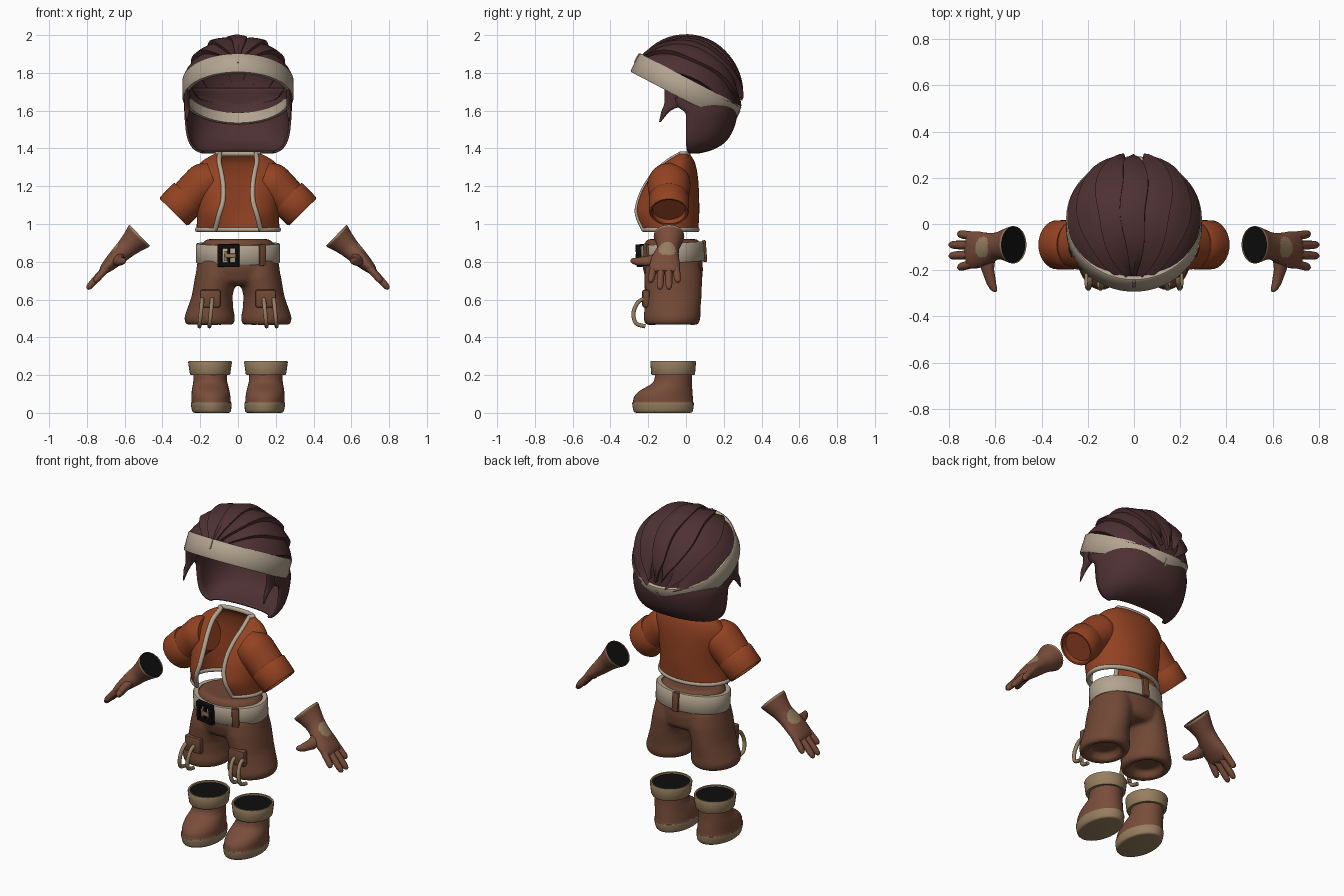
import bpy, bmesh
from math import sin, cos, pi, radians, asin
from mathutils import Vector, Matrix

cube = bpy.data.objects.get("Cube")
if cube:
    bpy.data.objects.remove(cube, do_unlink=True)


def material(name, rgb):
    m = bpy.data.materials.new(name)
    m.use_nodes = True
    m.diffuse_color = (*rgb, 1)
    bsdf = m.node_tree.nodes["Principled BSDF"]
    bsdf.inputs["Base Color"].default_value = (*rgb, 1)
    bsdf.inputs["Roughness"].default_value = 0.8
    return m


HAIR = material("dark_hair", (0.075, 0.03, 0.032))
CREAM = material("cream_cloth", (0.45, 0.37, 0.28))
ORANGE = material("rust_orange", (0.29, 0.055, 0.016))
SHORTS = material("shorts_brown", (0.165, 0.065, 0.036))
LEATHER = material("leather_brown", (0.19, 0.074, 0.043))
TAN = material("tan_trim", (0.31, 0.21, 0.115))
BLACK = material("black_lining", (0.004, 0.004, 0.004))
X, Y, Z = Vector((1, 0, 0)), Vector((0, 1, 0)), Vector((0, 0, 1))


def finish(name, bm, mats, rule=None, mirror=False, angle=40):
    bmesh.ops.recalc_face_normals(bm, faces=bm.faces)
    for f in bm.faces:
        f.smooth = True
        if rule:
            f.material_index = rule(f.calc_center_median())
    me = bpy.data.meshes.new(name)
    bm.to_mesh(me)
    bm.free()
    for m in mats:
        me.materials.append(m)
    me.set_sharp_from_angle(angle=radians(angle))
    ob = bpy.data.objects.new(name, me)
    bpy.context.collection.objects.link(ob)
    if mirror:
        ob.modifiers.new("mirror", 'MIRROR').use_mirror_merge = False
    return ob


def loft(name, groups, mats, caps=(True, True), cyclic=True, **kw):
    """Skin each group of point rings into one mesh object."""
    bm = bmesh.new()
    for rings in groups:
        rows = [[bm.verts.new(p) for p in r] for r in rings]
        n = len(rows[0])
        for a, b in zip(rows, rows[1:]):
            for i in range(n if cyclic else n - 1):
                j = (i + 1) % n
                bm.faces.new((a[i], a[j], b[j], b[i]))
        for use, row in zip(caps, (rows[0], rows[-1])):
            if use:
                bm.faces.new(row)
    return finish(name, bm, mats, **kw)


def ring(c, u, v, ru, rv, n=32):
    return [c + u * ru * cos(2 * pi * i / n) + v * rv * sin(2 * pi * i / n) for i in range(n)]


def oval(z, cx, rx, yf, yb, n=36):
    return ring(Vector((cx, (yf + yb) / 2, z)), X, Y, rx, (yb - yf) / 2, n)


def resample(rows, k=4):
    """Catmull-Rom interpolation of profile rows."""
    out = []
    for i in range(len(rows) - 1):
        q = [rows[max(0, min(len(rows) - 1, i + d))] for d in (-1, 0, 1, 2)]
        for s in range(k):
            t = s / k
            out.append([b + t / 2 * (c - a + t * (2 * a - 5 * b + 4 * c - d + t * (3 * (b - c) + d - a)))
                        for a, b, c, d in zip(*q)])
    return out + [list(rows[-1])]


def tube(name, pts, r, mat, cyclic=False):
    cu = bpy.data.curves.new(name, 'CURVE')
    cu.dimensions, cu.bevel_depth, cu.bevel_resolution, cu.use_fill_caps = '3D', r, 3, True
    sp = cu.splines.new('POLY')
    sp.points.add(len(pts) - 1)
    for p, co in zip(sp.points, pts):
        p.co = (*co, 1)
    sp.use_cyclic_u, sp.use_smooth = cyclic, True
    cu.materials.append(mat)
    bpy.context.collection.objects.link(bpy.data.objects.new(name, cu))


def boxes(name, items, mat, M=Matrix(), bevel=0.004, **kw):
    bm = bmesh.new()
    for loc, size in items:
        bmesh.ops.create_cube(bm, matrix=M @ Matrix.Translation(loc) @ Matrix.Diagonal((*size, 1)))
    bmesh.ops.bevel(bm, geom=bm.edges[:], offset=bevel, segments=2, affect='EDGES', profile=0.5)
    return finish(name, bm, [mat], **kw)


def band(name, M, rx, ry, h, th, mat):
    prof = [(-th, -h), (-0.005, -h), (0, 0.006 - h), (0, h - 0.006), (-0.005, h), (-th, h), (-th, -h)]
    loft(name, [[[M @ p for p in ring(Z * z, X, Y, rx + d, ry + d, 64)] for d, z in prof]],
         [mat], caps=(False, False))


def shell(ob, thickness):
    s = ob.modifiers.new("thickness", 'SOLIDIFY')
    s.thickness, s.offset = thickness, 0


# Hair: tilted dome, overlapping locks, nape and sideburns
HEAD = Matrix.Translation((0, 0, 1.715)) @ Matrix.Rotation(radians(-27.5), 4, 'X')
dome = [[HEAD @ p for p in ring(Z * 0.272 * sin(a), X, Y, 0.272 * cos(a), 0.275 * cos(a), 48)]
        for a in [radians(7.4 * i) for i in range(12)]]
loft("hair_dome", [dome], [HAIR], caps=(False, True))


def lock(inner, outer, section, tip, phase):
    rows, steps = [], 22
    for i in range(steps + 1):
        th = radians(-82 + (tip + 82) * i / steps)
        f = min(1, (steps - i) / 4 + 0.08)
        wave = 1.6 * sin(5 * th + phase) * (outer > 0)
        mid = (inner + outer) / 2
        row = []
        for s, h in section:
            al = radians(mid + (inner + (outer - inner) * s - mid) * f + wave)
            r = 0.272 + h + 0.018 * max(0, sin(th)) ** 3
            row.append(HEAD @ Vector((r * cos(th) * sin(al), r * sin(th), r * cos(th) * cos(al))))
        rows.append(row)
    return rows


STEP = [(0, 0.0), (0.3, 0.01), (0.6, 0.017), (0.92, 0.025), (1, -0.01)]
RIDGE = [(0, -0.01), (0.06, 0.011), (0.5, 0.018), (0.94, 0.011), (1, -0.01)]
loft("hair_crown_lock", [lock(-13, 13, RIDGE, 74, 0)], [HAIR], caps=(False, False), cyclic=False, angle=30)
side_locks = [lock(a, b, STEP, tip, ph) for a, b, tip, ph in
              ((10, 36, 70, 0), (32, 58, 75, 2), (54, 80, 68, 4))]
loft("hair_side_locks", side_locks, [HAIR], caps=(False, False), cyclic=False, mirror=True, angle=30)

nape = [(1.38, 0.19, 0.015, 0.07), (1.395, 0.225, 0.005, 0.13), (1.43, 0.253, 0, 0.195), (1.48, 0.268, 0, 0.235),
        (1.54, 0.275, 0, 0.258), (1.59, 0.278, -0.005, 0.265), (1.63, 0.28, -0.05, 0.268), (1.72, 0.275, -0.06, 0.262)]
rows = [[Vector((w * abs(cos(t)) ** 0.85 * (1 if cos(t) > 0 else -1), yf + (yb - yf) * sin(t) ** 0.85, z))
         for t in [pi * i / 32 for i in range(33)]] for z, w, yf, yb in resample(nape)]
shell(loft("hair_nape", [rows], [HAIR], caps=(False, False), cyclic=False), 0.012)
burn = [(1.73, -0.05, 0.065), (1.64, -0.06, 0.055), (1.6, -0.105, 0.024), (1.54, -0.138, 0.005)]
loft("sideburn", [[ring(Vector((0.27, y, z)), X, Y, 0.014 * min(1, r / 0.024), r, 16)
                   for z, y, r in resample(burn)]], [HAIR], mirror=True)

# Headband with its front and back seams
band("headband", HEAD, 0.294, 0.305, 0.055, 0.022, CREAM)
boxes("headband_seam", [((0, -0.305, 0.025), (0.012, 0.01, 0.055)), ((0, 0.305, 0), (0.012, 0.01, 0.06))],
      CREAM, HEAD, 0.003)

# Open jacket with piping
body = [(0.97, 0.215, -0.25, 0.06, 0.12), (1.05, 0.212, -0.278, 0.065, 0.1), (1.12, 0.215, -0.262, 0.065, 0.08),
        (1.2, 0.225, -0.225, 0.062, 0.078), (1.27, 0.225, -0.175, 0.055, 0.088), (1.33, 0.185, -0.11, 0.04, 0.1),
        (1.372, 0.11, -0.04, 0.012, 0.095)]
rows = []
for z, w, yf, yb, xo in resample(body):
    a = asin(min(0.95, xo / w))
    ts = [a + (2 * pi - 2 * a) * i / 48 for i in range(49)]
    rows.append([Vector((w * sin(t), (yf + yb) / 2 - (yb - yf) / 2 * cos(t), z)) for t in ts])
shell(loft("jacket_body", [rows], [ORANGE], caps=(False, False), cyclic=False), 0.01)
edge = rows[-1] + [r[-1] for r in rows[-2:0:-1]] + rows[0][::-1] + [r[0] for r in rows[1:-1]]
tube("jacket_piping", edge, 0.013, CREAM, cyclic=True)

# Sleeves and turned cuffs
sleeve = [(0.13, 1.235, 0.095, 20), (0.18, 1.215, 0.108, 28), (0.225, 1.175, 0.104, 40), (0.28, 1.12, 0.098, 46)]
loft("sleeve", [[ring(Vector((x, -0.09, z)), Y, Vector((sin(radians(a)), 0, cos(radians(a)))), r * 1.05, r)
                 for x, z, r, a in resample(sleeve)]], [ORANGE], mirror=True)
arm, arm_up = Vector((0.7, 0, -0.714)), Vector((0.714, 0, 0.7))
cuff = [(0, 0.09), (0.0, 0.102), (0.008, 0.107), (0.105, 0.106), (0.115, 0.1), (0.113, 0.09), (0.085, 0.086)]
loft("sleeve_cuff", [[ring(Vector((0.262, -0.09, 1.145)) + arm * t, Y, arm_up, r, r) for t, r in cuff]],
     [ORANGE], mirror=True)

# Shorts: hips and two legs fused into one smooth body
hips = [(0.92, 0, 0.165, -0.205, 0.06), (0.9, 0, 0.188, -0.22, 0.075), (0.84, 0, 0.208, -0.23, 0.085),
        (0.76, 0, 0.222, -0.228, 0.09), (0.7, 0, 0.215, -0.21, 0.085), (0.675, 0, 0.18, -0.18, 0.06)]
leg = [(0.8, 0.11, 0.1, -0.21, 0.07), (0.72, 0.116, 0.112, -0.222, 0.086), (0.62, 0.137, 0.108, -0.218, 0.083),
       (0.55, 0.147, 0.122, -0.22, 0.077), (0.505, 0.15, 0.135, -0.225, 0.077), (0.475, 0.15, 0.13, -0.22, 0.07),
       (0.462, 0.15, 0.11, -0.2, 0.05), (0.475, 0.15, 0.088, -0.17, 0.02), (0.51, 0.15, 0.08, -0.16, 0.01)]
parts = [[oval(*r) for r in hips]]
parts += [[oval(z, s * cx, *r) for z, cx, *r in leg] for s in (1, -1)]
shorts = loft("shorts", parts, [SHORTS])
rm = shorts.modifiers.new("fuse", 'REMESH')
rm.mode, rm.voxel_size, rm.use_smooth_shade = 'VOXEL', 0.011, True
sm = shorts.modifiers.new("soften", 'SMOOTH')
sm.factor, sm.iterations = 0.5, 5

# Knee flaps with hanging loops
boxes("knee_flap", [((0.147, -0.212, 0.605), (0.11, 0.04, 0.095))], SHORTS, bevel=0.012, mirror=True)
hook = resample([(-0.22, 0.605), (-0.255, 0.585), (-0.278, 0.53), (-0.265, 0.475), (-0.215, 0.458)])
for s in (1, -1):
    for x in (0.137, 0.19):
        tube("knee_loop", [(s * (x + (0.6 - z) * 0.1), y, z) for y, z in hook], 0.011, TAN)

# Belt, belt loops and buckle
BELT = Matrix.Translation((0, -0.07, 0.845)) @ Matrix.Rotation(radians(4), 4, 'X')
band("belt", BELT, 0.223, 0.168, 0.052, 0.03, CREAM)
boxes("belt_loop_back", [((0, 0.168, 0), (0.042, 0.022, 0.115))], SHORTS, BELT, 0.006)
boxes("belt_loop_front", [((0, 0, 0), (0.04, 0.024, 0.115))], SHORTS,
      BELT @ Matrix.Translation((0.128, -0.137, 0)) @ Matrix.Rotation(radians(29), 4, 'Z'), 0.006)
BUCKLE = BELT @ Matrix.Translation((-0.05, -0.172, 0)) @ Matrix.Rotation(radians(-9), 4, 'Z')
bars = [((x, 0, 0), (0.022, 0.03, 0.12)) for x in (-0.046, 0.046)]
bars += [((0, 0, z), (0.11, 0.028, 0.022)) for z in (-0.049, 0.049)]
bars.append(((0.0, 0.0, 0), (0.012, 0.02, 0.09)))
boxes("buckle_frame", bars, BLACK, BUCKLE)
boxes("buckle_tongue", [((0.012, -0.014, 0), (0.06, 0.012, 0.022)), ((-0.012, -0.012, 0), (0.016, 0.012, 0.05))],
      TAN, BUCKLE, 0.003)

# Gloves
C, A, N = Vector((0.52, -0.09, 0.94)), Vector((0.722, 0, -0.692)), Vector((0.692, 0, 0.722))


def hand(t, b, n):
    return C + A * t + Y * b + N * n


def glove_colour(p):
    d = p - C
    t, b, n = d.dot(A), d.y, d.dot(N)
    return int(t < 0.012 or (n > 0 and ((t - 0.15) / 0.045) ** 2 + ((b + 0.01) / 0.045) ** 2 < 1))


palm = [(0, 0.08, 0.078, 0), (0.012, 0.08, 0.077, 0), (0.05, 0.069, 0.065, 0), (0.1, 0.059, 0.054, -0.005),
        (0.16, 0.07, 0.046, -0.018), (0.22, 0.08, 0.036, -0.022), (0.262, 0.077, 0.026, -0.022),
        (0.282, 0.062, 0.014, -0.022)]
loft("glove_palm", [[ring(hand(t, ob, 0), Y, N, rb, rn, 56) for t, rb, rn, ob in resample(palm, 8)]],
     [LEATHER, TAN], caps=(False, True), rule=glove_colour, mirror=True)
loft("glove_lining", [[ring(hand(0.005, 0, 0), Y, N, 0.077, 0.075)]], [BLACK], caps=(True, False), mirror=True)
ROUND = [(0, 1), (0.4, 1.02), (0.8, 0.95), (0.92, 0.8), (0.98, 0.5), (1, 0.15)]
digits = []
for b0, b1, tip in ((0.035, 0.047, 0.345), (-0.003, 0.0, 0.398), (-0.041, -0.048, 0.398), (-0.077, -0.098, 0.345)):
    digits.append([ring(hand(0.22 + (tip - 0.22) * s, b0 + (b1 - b0) * s, -0.012 * s), Y, N,
                        0.019 * r, 0.019 * r, 16) for s, r in ROUND])
digits.append([ring(hand(0.16 + 0.02 * sin(pi * s) - 0.008 * s, -0.04 - 0.165 * s, -0.005 - 0.035 * s), A, N,
                    r * (0.038 - 0.019 * s), r * (0.028 - 0.01 * s), 16) for s, r in ROUND])
loft("glove_fingers", digits, [LEATHER], mirror=True)

# Boots
boot = [(0, 0.14, 0.088, -0.262, 0.02), (0.008, 0.14, 0.102, -0.277, 0.035), (0.05, 0.142, 0.108, -0.285, 0.042),
        (0.056, 0.142, 0.104, -0.281, 0.038), (0.085, 0.143, 0.103, -0.275, 0.036), (0.115, 0.145, 0.1, -0.248, 0.034),
        (0.14, 0.146, 0.095, -0.205, 0.032), (0.165, 0.147, 0.09, -0.172, 0.031), (0.21, 0.148, 0.088, -0.162, 0.032)]
loft("boot", [[oval(*r) for r in resample(boot, 3)]], [LEATHER, TAN],
     rule=lambda p: int(p.z < 0.054), mirror=True)
top = [(0.2, 0.085, 0.1), (0.2, 0.103, 0.112), (0.207, 0.107, 0.116), (0.268, 0.116, 0.121), (0.275, 0.113, 0.118),
       (0.274, 0.104, 0.109), (0.262, 0.102, 0.107)]
loft("boot_cuff", [[oval(z, 0.148, rx, -0.068 - ry, -0.068 + ry) for z, rx, ry in top]], [TAN],
     caps=(False, False), mirror=True)
loft("boot_lining", [[oval(0.266, 0.148, 0.106, -0.179, 0.043)]], [BLACK], caps=(True, False), mirror=True)
